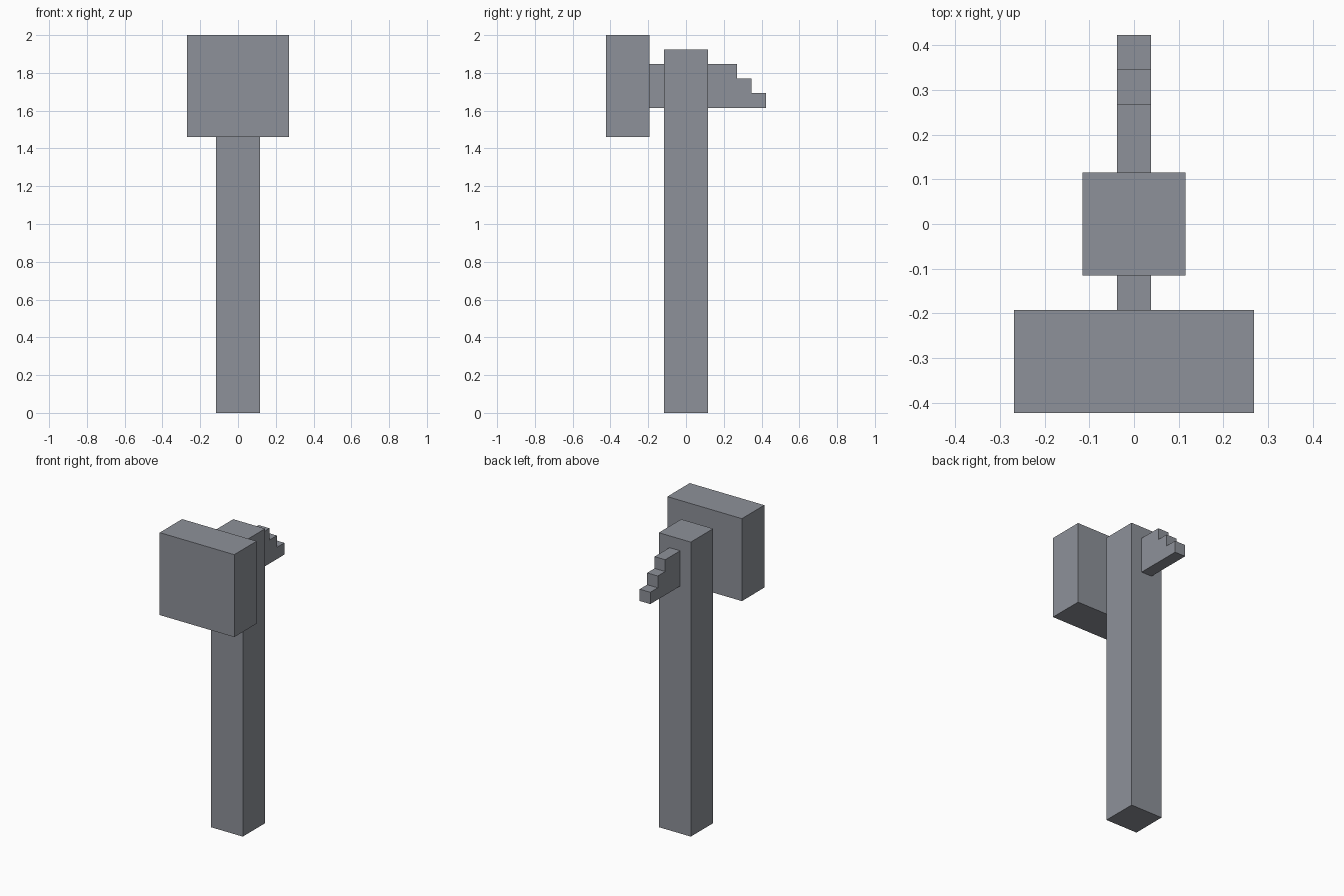
import bpy
import bmesh

U = 2 / 26  # one block of the model's grid

cube = bpy.data.objects.get("Cube")
if cube:
    bpy.data.objects.remove(cube, do_unlink=True)

# Single stone grey material
grey = bpy.data.materials.new("stone grey")
grey.use_nodes = True
colour = (0.27, 0.285, 0.32, 1)
grey.diffuse_color = colour
grey.node_tree.nodes["Principled BSDF"].inputs["Base Color"].default_value = colour


def extrude_profile(name, profile, width):
    """Extrude a (y, z) outline along x, centred on x = 0; sizes in blocks."""
    bm = bmesh.new()
    verts = [bm.verts.new((-width / 2 * U, y * U, z * U)) for y, z in profile]
    face = bm.faces.new(verts)
    result = bmesh.ops.extrude_face_region(bm, geom=[face])
    moved = [g for g in result["geom"] if isinstance(g, bmesh.types.BMVert)]
    bmesh.ops.translate(bm, verts=moved, vec=(width * U, 0, 0))
    bmesh.ops.recalc_face_normals(bm, faces=bm.faces)
    mesh = bpy.data.meshes.new(name)
    bm.to_mesh(mesh)
    bm.free()
    mesh.materials.append(grey)
    obj = bpy.data.objects.new(name, mesh)
    bpy.context.collection.objects.link(obj)
    return obj


def block(name, y0, y1, z0, z1, width):
    return extrude_profile(name, [(y0, z0), (y1, z0), (y1, z1), (y0, z1)], width)


# Square shaft, broad striking head and the thin neck joining them
block("handle", -1.5, 1.5, 0, 25, 3)
block("hammer_head", -5.5, -2.5, 19, 26, 7)
block("neck", -2.5, -1.5, 21, 24, 1)

# Thin stepped spike on the back
steps = [(1.5, 21), (5.5, 21)]
for i in range(3):
    steps += [(5.5 - i, 22 + i), (4.5 - i, 22 + i)]
steps[-1] = (1.5, 24)
extrude_profile("back_spike", steps, 1)
